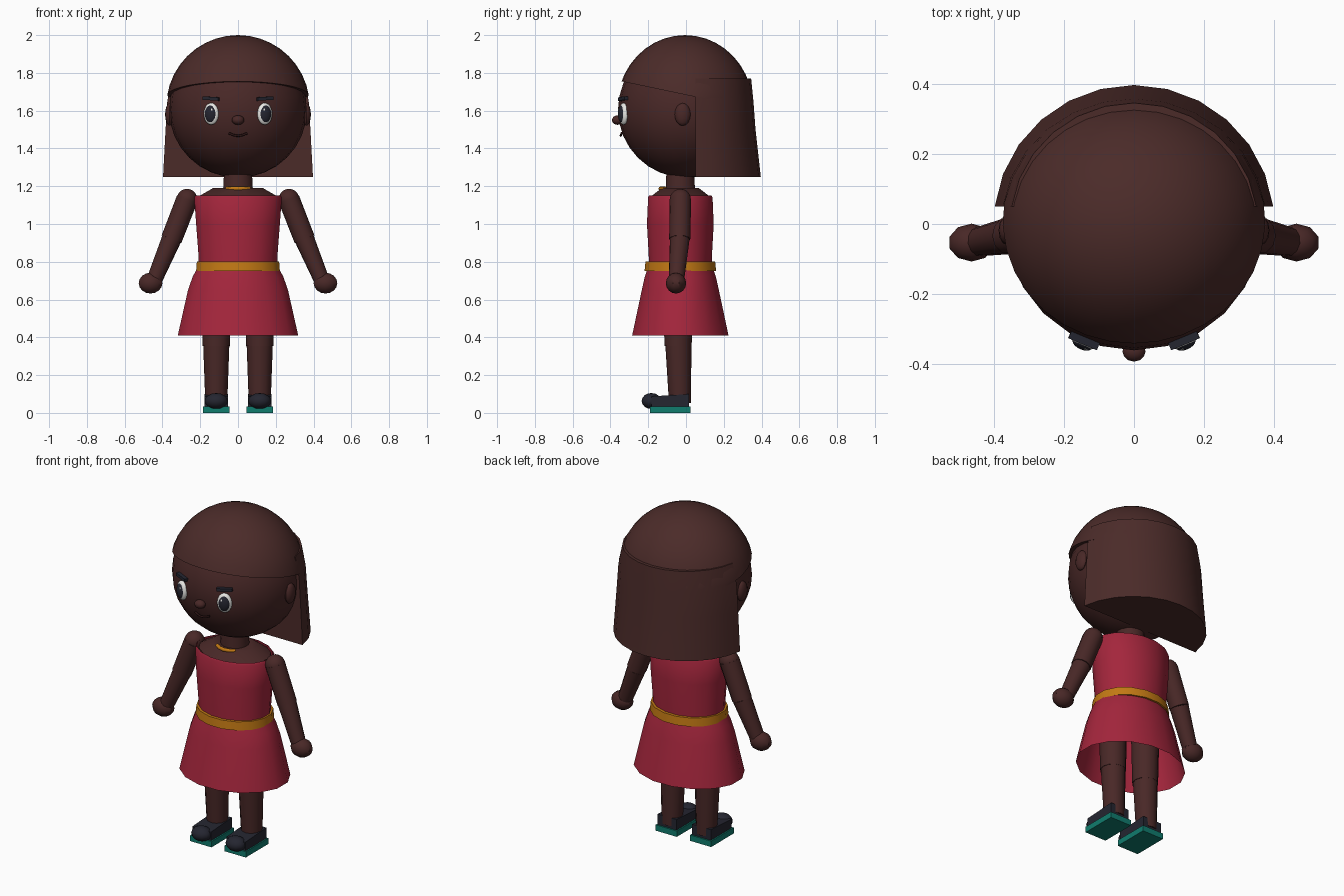
import bpy, bmesh, math
from mathutils import Vector, Matrix

cube = bpy.data.objects.get("Cube")
if cube:
    bpy.data.objects.remove(cube, do_unlink=True)


def material(name, rgb):
    m = bpy.data.materials.new(name)
    m.use_nodes = True
    m.diffuse_color = (*rgb, 1)
    bsdf = next(n for n in m.node_tree.nodes if n.type == 'BSDF_PRINCIPLED')
    bsdf.inputs["Base Color"].default_value = (*rgb, 1)
    bsdf.inputs["Roughness"].default_value = 0.8
    return m


SKIN = material("brown skin", (0.066, 0.021, 0.02))
HAIR = material("dark brown hair", (0.07, 0.024, 0.022))
RED = material("red cloth", (0.37, 0.019, 0.045))
GOLD = material("gold", (0.54, 0.19, 0.007))
TEAL = material("teal sole", (0.005, 0.2, 0.155))
NAVY = material("dark navy", (0.018, 0.019, 0.03))
WHITE = material("eye white", (0.8, 0.8, 0.77))
LIP = material("lip brown", (0.025, 0.007, 0.007))
parts = []


def finish(name, bm, mat):
    bmesh.ops.recalc_face_normals(bm, faces=bm.faces[:])
    me = bpy.data.meshes.new(name)
    bm.to_mesh(me)
    bm.free()
    me.materials.append(mat)
    ob = bpy.data.objects.new(name, me)
    bpy.context.collection.objects.link(ob)
    parts.append(ob)
    return ob


def ellipsoid(name, loc, radii, mat, turn=0, u=20, v=14, cut=None):
    """Scaled sphere; cut is (point, normal) of a plane, keeping the normal side."""
    bm = bmesh.new()
    mx = Matrix.Translation(loc) @ Matrix.Rotation(turn, 4, 'Z') @ Matrix.Diagonal((*radii, 1))
    bmesh.ops.create_uvsphere(bm, u_segments=u, v_segments=v, radius=1, matrix=mx)
    if cut:
        geom = bm.verts[:] + bm.edges[:] + bm.faces[:]
        bmesh.ops.bisect_plane(bm, geom=geom, plane_co=cut[0], plane_no=cut[1], clear_inner=True)
        bmesh.ops.holes_fill(bm, edges=[e for e in bm.edges if e.is_boundary])
    return finish(name, bm, mat)


def skin_loops(name, loops, mat, capped):
    """Bridge equal closed loops of points."""
    bm = bmesh.new()
    rows = [[bm.verts.new(p) for p in loop] for loop in loops]
    n = len(rows[0])
    for a, b in zip(rows, rows[1:]):
        for i in range(n):
            j = (i + 1) % n
            bm.faces.new((a[i], a[j], b[j], b[i]))
    if capped:
        bm.faces.new(rows[0])
        bm.faces.new(rows[-1])
    return finish(name, bm, mat)


def loft(name, rings, mat, cy=-0.03, n=16, capped=True):
    """Stack of ellipses (z, rx, ry)."""
    turn = [2 * math.pi * (i + 0.5) / n for i in range(n)]
    return skin_loops(name, [[(rx * math.cos(t), cy + ry * math.sin(t), z) for t in turn]
                             for z, rx, ry in rings], mat, capped)


def limb(name, a, b, ra, rb, mat, n=12):
    a, b = Vector(a), Vector(b)
    bm = bmesh.new()
    mx = Matrix.Translation((a + b) / 2) @ (b - a).to_track_quat('Z', 'Y').to_matrix().to_4x4()
    bmesh.ops.create_cone(bm, cap_ends=True, segments=n, radius1=ra, radius2=rb,
                          depth=(b - a).length, matrix=mx)
    return finish(name, bm, mat)


def box(name, loc, size, mat, turn=None, drop=0):
    """Box whose front top edge can be lowered by drop."""
    bm = bmesh.new()
    bmesh.ops.create_cube(bm, size=1)
    for v in bm.verts:
        if v.co.y < 0 and v.co.z > 0:
            v.co.z -= drop / size[2]
    bm.transform(Matrix.Translation(loc) @ (turn or Matrix()) @ Matrix.Diagonal((*size, 1)))
    return finish(name, bm, mat)


def strand(name, pts, radius, mat):
    cu = bpy.data.curves.new(name, 'CURVE')
    cu.dimensions = '3D'
    cu.bevel_depth = radius
    cu.bevel_resolution = 2
    cu.use_fill_caps = True
    sp = cu.splines.new('POLY')
    sp.points.add(len(pts) - 1)
    for p, co in zip(sp.points, pts):
        p.co = (*co, 1)
    cu.materials.append(mat)
    ob = bpy.data.objects.new(name, cu)
    bpy.context.collection.objects.link(ob)


# Head, nose and mouth
ellipsoid("head", (0, 0, 1.605), (0.365, 0.36, 0.36), SKIN, u=24, v=16)
ellipsoid("nose", (0, -0.363, 1.55), (0.033, 0.029, 0.025), SKIN, u=12, v=8)
strand("mouth", [(0.048 * t, -0.346 + 0.005 * t * t, 1.467 + 0.014 * t * t)
                 for t in (-1, -0.6, -0.2, 0.2, 0.6, 1)], 0.006, LIP)

# Hair cap with a sloping brim
ellipsoid("hair_cap", (0, -0.005, 1.62), (0.38, 0.36, 0.38), HAIR, u=32, v=20,
          cut=((0, -0.35, 1.757), (0, 0.21, 1)))


# Back hair: solid half frustum with a flat front
def half_ring(z, rx, ry):
    start = math.asin(0.05 / ry)
    arc = [start + (math.pi - 2 * start) * i / 12 for i in range(13)]
    return [(rx * math.cos(t), ry * math.sin(t), z) for t in arc]


skin_loops("back_hair", [half_ring(*r) for r in (
    (1.25, 0.4, 0.396), (1.5, 0.387, 0.368), (1.65, 0.378, 0.357), (1.77, 0.352, 0.345))],
    HAIR, True)

# Neck, shoulders and necklace
loft("neck", [(1.15, 0.082, 0.08), (1.28, 0.075, 0.075)], SKIN)
loft("chest", [(1.08, 0.215, 0.16), (1.145, 0.215, 0.16), (1.19, 0.135, 0.1)], SKIN)
strand("necklace", [(0.095 * math.sin(t), -0.03 - 0.105 * math.cos(t), 1.187)
                    for t in (-0.7, -0.35, 0, 0.35, 0.7)], 0.011, GOLD)

# Dress and belt
loft("bodice", [(0.77, 0.212, 0.17), (0.82, 0.212, 0.17), (1.0, 0.226, 0.18),
                (1.14, 0.236, 0.174), (1.152, 0.228, 0.168)], RED, capped=False)
loft("skirt", [(0.41, 0.325, 0.26), (0.65, 0.27, 0.208), (0.72, 0.245, 0.192),
               (0.78, 0.213, 0.172)], RED, capped=False)
loft("belt", [(0.752, 0.226, 0.193), (0.802, 0.222, 0.188)], GOLD)

for s, side in ((1, "left"), (-1, "right")):
    # Ear
    ellipsoid(side + "_ear", (s * 0.362, -0.018, 1.58), (0.024, 0.042, 0.06), SKIN, u=12, v=8)

    # Eye layers, following the curve of the face
    turn = s * 0.4
    out = Vector((math.sin(turn), -math.cos(turn), 0))
    eye = Vector((s * 0.142, -0.331, 1.583))
    ellipsoid(side + "_eye_white", eye, (0.042, 0.022, 0.058), WHITE, turn)
    ellipsoid(side + "_iris", eye + out * 0.009, (0.032, 0.019, 0.046), NAVY, turn)
    ellipsoid(side + "_eye_glint", eye + out * 0.024 + Vector((-s * 0.012, 0, 0.02)),
              (0.009, 0.006, 0.011), WHITE, turn, u=8, v=6)
    tilt = Matrix.Rotation(turn, 4, 'Z') @ Matrix.Rotation(-s * 0.06, 4, 'Y')
    box(side + "_eyebrow", (s * 0.142, -0.331, 1.664), (0.088, 0.025, 0.018), NAVY, tilt)

    # Arm
    shoulder, elbow, wrist = (s * 0.27, -0.03, 1.13), (s * 0.352, -0.033, 0.92), (s * 0.44, -0.05, 0.71)
    ellipsoid(side + "_shoulder", shoulder, (0.056,) * 3, SKIN, u=14, v=10)
    limb(side + "_upper_arm", shoulder, elbow, 0.057, 0.056, SKIN)
    limb(side + "_forearm", elbow, wrist, 0.053, 0.042, SKIN)
    ellipsoid(side + "_hand", (s * 0.463, -0.053, 0.687), (0.066, 0.054, 0.055), SKIN, u=10, v=8)

    # Leg
    x = s * 0.115
    limb(side + "_thigh", (x, -0.042, 0.72), (x, -0.042, 0.353), 0.08, 0.072, SKIN)
    limb(side + "_shin", (x, -0.04, 0.355), (x, -0.032, 0.05), 0.069, 0.058, SKIN)

    # Shoe
    box(side + "_sole", (x, -0.083, 0.0175), (0.142, 0.216, 0.035), TEAL)
    box(side + "_shoe", (x, -0.083, 0.067), (0.126, 0.2, 0.065), NAVY, drop=0.012)
    ellipsoid(side + "_toe", (x, -0.183, 0.063), (0.06, 0.052, 0.042), NAVY, u=12, v=8)

# Smooth shading with crisp creases
bpy.ops.object.select_all(action='DESELECT')
for ob in parts:
    ob.select_set(True)
bpy.context.view_layer.objects.active = parts[0]
bpy.ops.object.shade_smooth_by_angle(angle=math.radians(35))
